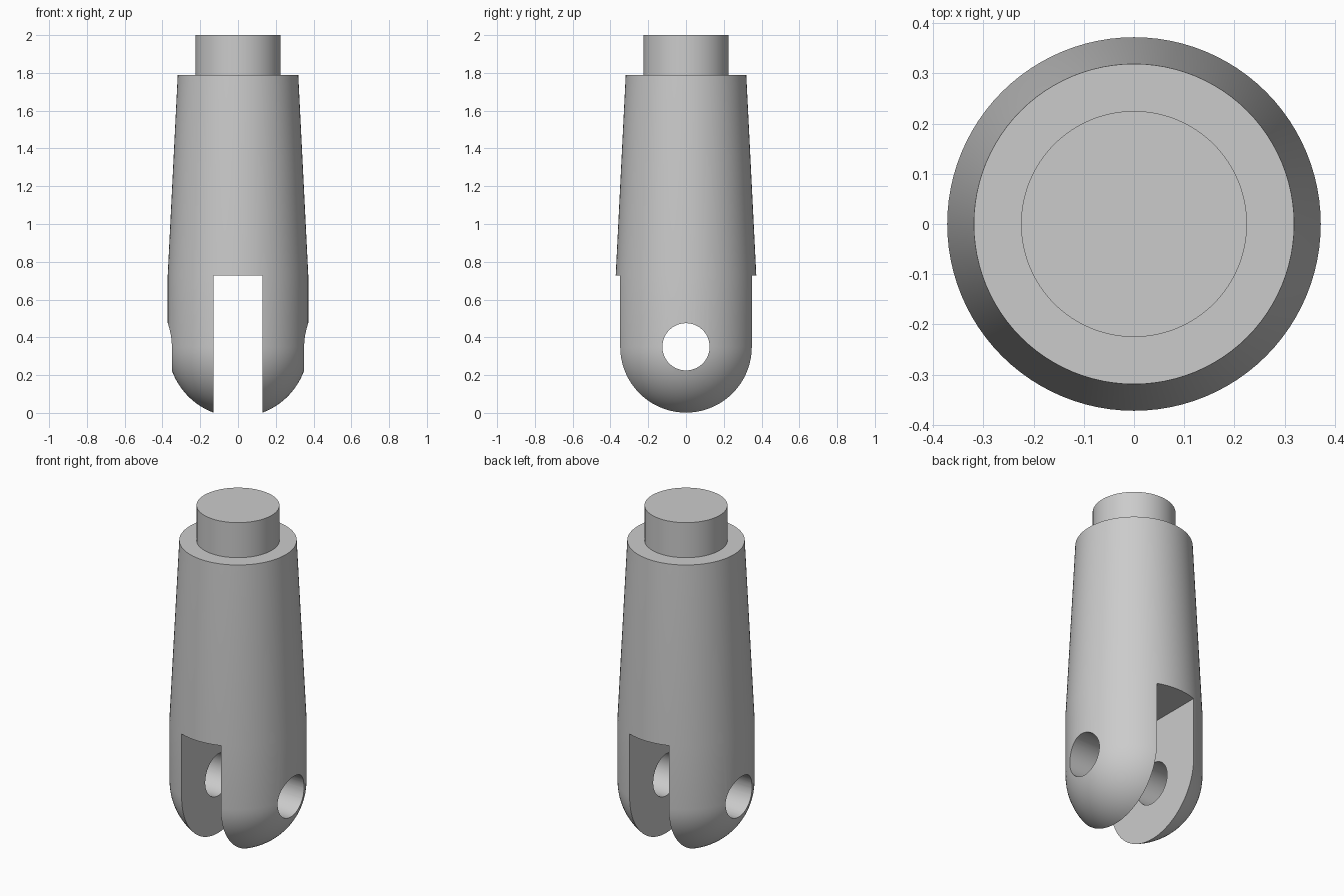
import bpy, bmesh, math
from mathutils import Matrix

cube = bpy.data.objects.get("Cube")
if cube:
    bpy.data.objects.remove(cube, do_unlink=True)

BODY_R = 0.372       # main radius, shared by the rounded end
PIN_Z = 0.35         # height of the ball centre and the cross hole
SLOT_HALF = 0.13
SLOT_TOP = 0.727
HOLE_R = 0.125

steel = bpy.data.materials.new("grey steel")
steel.use_nodes = True
grey = (0.6, 0.6, 0.6, 1)
steel.diffuse_color = grey
steel.node_tree.nodes["Principled BSDF"].inputs["Base Color"].default_value = grey


def make_object(name, bm):
    bmesh.ops.recalc_face_normals(bm, faces=bm.faces)
    mesh = bpy.data.meshes.new(name)
    bm.to_mesh(mesh)
    bm.free()
    mesh.materials.append(steel)
    obj = bpy.data.objects.new(name, mesh)
    bpy.context.collection.objects.link(obj)
    return obj


def lathe(name, profile, steps=96):
    bm = bmesh.new()
    verts = [bm.verts.new((r, 0, z)) for r, z in profile]
    edges = [bm.edges.new(pair) for pair in zip(verts, verts[1:])]
    bmesh.ops.spin(bm, geom=verts + edges, cent=(0, 0, 0), axis=(0, 0, 1),
                   angle=math.tau, steps=steps)
    bmesh.ops.remove_doubles(bm, verts=bm.verts, dist=1e-5)
    return make_object(name, bm)


# Turned body: round end, straight collar, tapered shank and top spigot
steps = 20
profile = []
for i in range(steps + 1):
    a = math.pi / 2 * i / steps
    profile.append((BODY_R * math.sin(a), PIN_Z - BODY_R * math.cos(a)))
profile += [(BODY_R, 0.73), (0.319, 1.79), (0.225, 1.79), (0.225, 2.0), (0, 2.0)]
body = lathe("clevis_body", profile)

# Slot cutter, open at the bottom and running front to back
bm = bmesh.new()
bmesh.ops.create_cube(bm, size=1)
bmesh.ops.scale(bm, vec=(2 * SLOT_HALF, 2, SLOT_TOP + 0.5), verts=bm.verts)
bmesh.ops.translate(bm, vec=(0, 0, (SLOT_TOP - 0.5) / 2), verts=bm.verts)
slot = make_object("slot_cutter", bm)

# Cross hole cutter through both fork arms
bm = bmesh.new()
bmesh.ops.create_cone(bm, cap_ends=True, segments=64, radius1=HOLE_R,
                      radius2=HOLE_R, depth=2)
bmesh.ops.transform(bm, verts=bm.verts,
                    matrix=Matrix.Translation((0, 0, PIN_Z))
                    @ Matrix.Rotation(math.pi / 2, 4, 'Y'))
hole = make_object("pin_hole_cutter", bm)

# Cut the fork, then drop the cutters
bpy.ops.object.select_all(action='DESELECT')
bpy.context.view_layer.objects.active = body
body.select_set(True)
for cutter in (slot, hole):
    cutter.hide_render = True
    mod = body.modifiers.new(cutter.name, 'BOOLEAN')
    mod.operation = 'DIFFERENCE'
    mod.solver = 'EXACT'
    mod.object = cutter
    bpy.ops.object.modifier_apply(modifier=mod.name)
    bpy.data.objects.remove(cutter, do_unlink=True)

bpy.ops.object.shade_smooth_by_angle(angle=math.radians(30))
